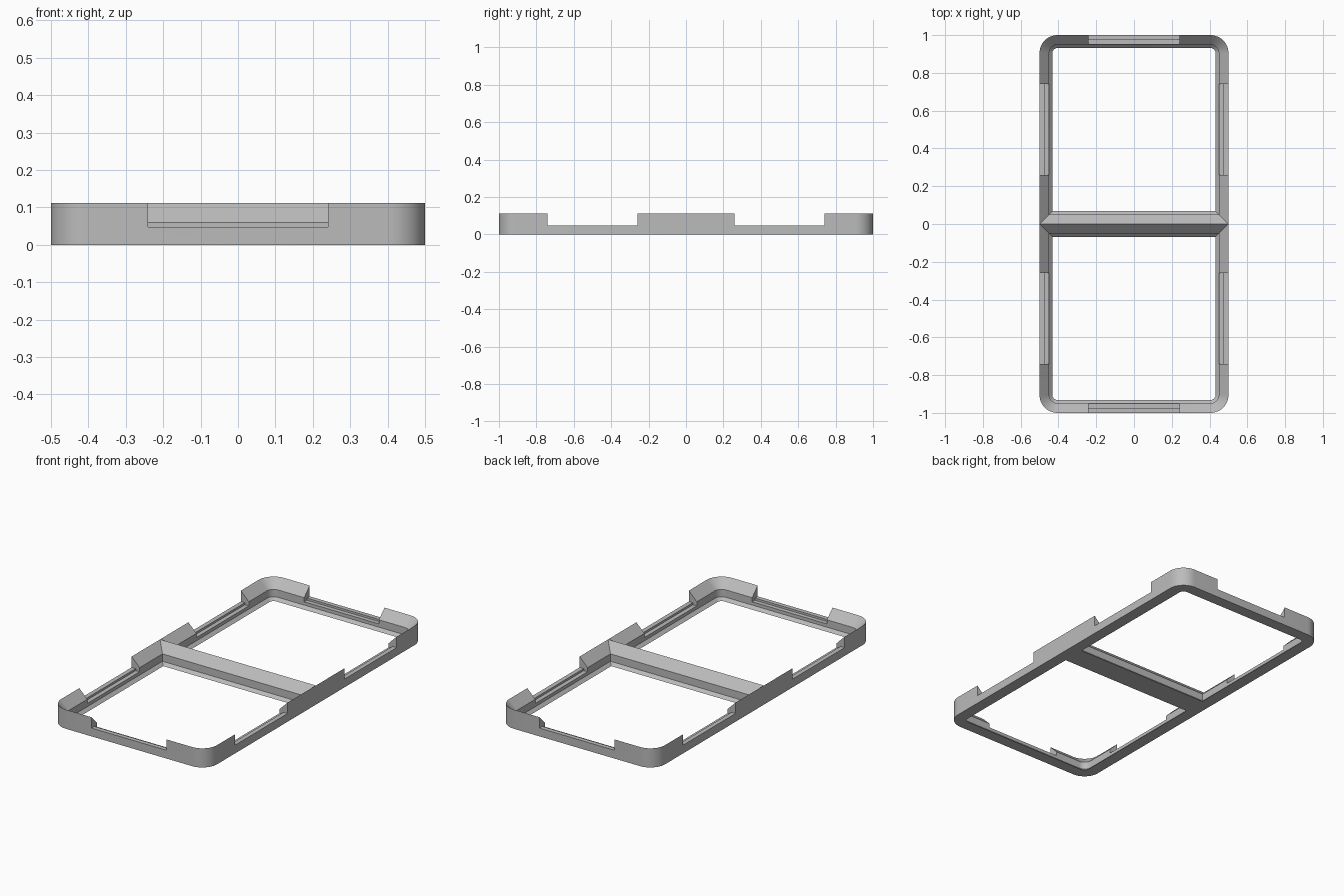
import bpy, bmesh, math
from mathutils import Vector

cube = bpy.data.objects.get("Cube")
if cube:
    bpy.data.objects.remove(cube, do_unlink=True)

grey = bpy.data.materials.new("plain grey")
grey.use_nodes = True
colour = (0.5, 0.5, 0.5, 1)
grey.diffuse_color = colour
grey.node_tree.nodes["Principled BSDF"].inputs["Base Color"].default_value = colour

HEIGHT, RADIUS, SEGMENTS = 0.111, 0.095, 12
NOTCH_Z, GROOVE_Z, NOTCH_HALF = 0.048, 0.036, 0.24


def cell_outline(inset, z):
    """Square cell behind y = 0: sharp front corners, rounded back corners."""
    side, r = 0.5 - inset, RADIUS - inset
    points = [Vector((-side, inset, z)), Vector((side, inset, z))]
    for sign, start in ((1, 0), (-1, math.pi / 2)):
        for i in range(SEGMENTS + 1):
            a = start + math.pi / 2 * i / SEGMENTS
            points.append(Vector((sign * (side - r) + r * math.cos(a),
                                  1 - inset - r + r * math.sin(a), z)))
    return points


# Frame: wall section (inset, height) swept round one cell, then mirrored
section = [(0, 0), (0, HEIGHT), (0.051, 0.06), (0.051, 0.017), (0.068, 0)]
bm = bmesh.new()
loops = [[bm.verts.new(p) for p in cell_outline(d, z)] for d, z in section]
count = len(loops[0])
for k in range(len(loops)):
    lower, upper = loops[k], loops[(k + 1) % len(loops)]
    for i in range(count):
        if k == 0 and i == 0:
            continue  # the two cells join here
        j = (i + 1) % count
        bm.faces.new((lower[i], lower[j], upper[j], upper[i]))
half = bm.verts[:] + bm.edges[:] + bm.faces[:]
bmesh.ops.mirror(bm, geom=half, axis='Y', merge_dist=0.0001)
bmesh.ops.remove_doubles(bm, verts=bm.verts[:], dist=0.0001)
bmesh.ops.recalc_face_normals(bm, faces=bm.faces[:])
mesh = bpy.data.meshes.new("grid_frame")
bm.to_mesh(mesh)
bm.free()
frame = bpy.data.objects.new("grid_frame", mesh)
bpy.context.collection.objects.link(frame)
mesh.materials.append(grey)


def cut_notch(centre, outward, start, end, bottom):
    """Cut a box through the wall, from start to end along the outward axis."""
    bpy.ops.mesh.primitive_cube_add(size=1)
    box = bpy.context.object
    box.name = "notch_cutter"
    middle = centre + outward * (start + end) / 2
    box.location = (middle.x, middle.y, (bottom + 0.2) / 2)
    box.scale = (end - start if outward.x else 2 * NOTCH_HALF,
                 end - start if outward.y else 2 * NOTCH_HALF, 0.2 - bottom)
    box.hide_render = True
    box.hide_viewport = True
    box.data.materials.append(grey)
    cut = frame.modifiers.new("notch", 'BOOLEAN')
    cut.operation, cut.solver, cut.object = 'DIFFERENCE', 'EXACT', box
    return box


# Notches: one in each outer wall of each cell, with a lower inner ledge
cutters = []
for s in (-1, 1):
    walls = [(Vector((0, s, 0)), Vector((0, s, 0)))]
    walls += [(Vector((t * 0.5, s * 0.5, 0)), Vector((t, 0, 0))) for t in (-1, 1)]
    for centre, outward in walls:
        cutters.append(cut_notch(centre, outward, -0.09, 0.1, NOTCH_Z))
        cutters.append(cut_notch(centre, outward, -0.09, -0.026, GROOVE_Z))

# Apply the cuts and remove the helpers
bpy.ops.object.select_all(action='DESELECT')
bpy.context.view_layer.objects.active = frame
frame.select_set(True)
for name in [m.name for m in frame.modifiers]:
    bpy.ops.object.modifier_apply(modifier=name)
for box in cutters:
    bpy.data.objects.remove(box, do_unlink=True)
bpy.ops.object.shade_smooth_by_angle(angle=math.radians(30))
